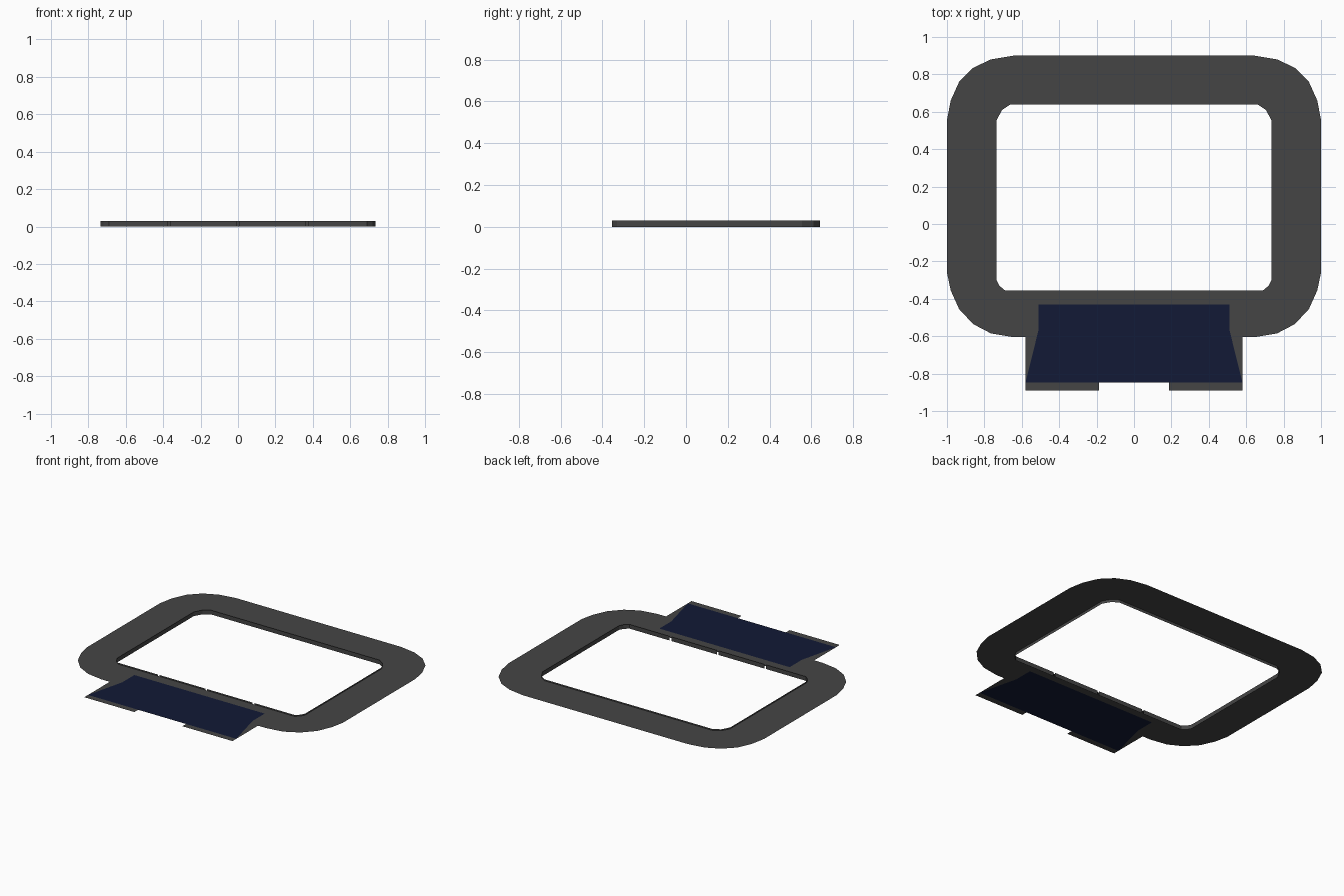
import bpy, bmesh

if "Cube" in bpy.data.objects:
    bpy.data.objects.remove(bpy.data.objects["Cube"])

PLATE_Z, WALL_TOP = 0.02, 0.03


def material(name, rgb):
    m = bpy.data.materials.new(name)
    m.diffuse_color = (*rgb, 1)
    m.use_nodes = True
    m.node_tree.nodes["Principled BSDF"].inputs["Base Color"].default_value = m.diffuse_color
    return m


grey = material("dark_grey", (0.06, 0.06, 0.06))
navy = material("navy", (0.006, 0.01, 0.037))


def finish(bm, name, mat):
    mesh = bpy.data.meshes.new(name)
    bm.to_mesh(mesh)
    bm.free()
    mesh.materials.append(mat)
    ob = bpy.data.objects.new(name, mesh)
    bpy.context.collection.objects.link(ob)
    return ob


def mirrored(half):
    # close a right-hand half outline with its mirror image
    return half + [(-x, y) for x, y in reversed(half)]


def sheet(name, loops, mat):
    # flat sheet; later loops are holes
    bm = bmesh.new()
    for loop in loops:
        vs = [bm.verts.new((x, y, PLATE_Z)) for x, y in loop]
        for a, b in zip(vs, vs[1:] + vs[:1]):
            bm.edges.new((a, b))
    bmesh.ops.triangle_fill(bm, edges=bm.edges[:], use_beauty=True, normal=(0, 0, 1))
    bm.normal_update()
    for f in bm.faces:
        if f.normal.z < 0:
            f.normal_flip()
    return finish(bm, name, mat)


outer = mirrored([
    (0.645, 0.90), (0.765, 0.88), (0.86, 0.835), (0.935, 0.76), (0.98, 0.66),
    (1.0, 0.555), (1.0, -0.26), (0.98, -0.355), (0.935, -0.455), (0.86, -0.535),
    (0.765, -0.585), (0.645, -0.605), (0.58, -0.605), (0.58, -0.848),
    (0.51, -0.565), (0.51, -0.43)])
inner_half = [(0.66, 0.64), (0.705, 0.61), (0.735, 0.555), (0.735, -0.30),
              (0.72, -0.33), (0.69, -0.355)]
inner = mirrored(inner_half)

# Rounded frame plate with the opening
sheet("frame_plate", [outer, inner], grey)

# Blue panel filling the front tab
sheet("blue_panel", [mirrored([(0.51, -0.43), (0.51, -0.565), (0.58, -0.848)])], navy)

# Two small feet along the front edge
for side, s in (("right", 1), ("left", -1)):
    sheet("foot_" + side, [[(s * 0.188, -0.848), (s * 0.58, -0.848),
                            (s * 0.58, -0.89), (s * 0.188, -0.89)]], grey)

# Thin upright rim around the opening, front side split by small gaps
bm = bmesh.new()


def wall(a, b):
    bm.faces.new([bm.verts.new((*p, z)) for p, z in
                  ((a, 0), (a, WALL_TOP), (b, WALL_TOP), (b, 0))])


for a, b in zip(inner, inner[1:] + inner[:1]):
    if a == inner_half[-1]:
        g, cuts = 0.006, (0.37, 0, -0.37)
        starts = [a[0]] + [c - g for c in cuts]
        ends = [c + g for c in cuts] + [b[0]]
        for x0, x1 in zip(starts, ends):
            wall((x0, a[1]), (x1, a[1]))
    else:
        wall(a, b)
bmesh.ops.remove_doubles(bm, verts=bm.verts[:], dist=0.0005)
finish(bm, "opening_rim", grey)
